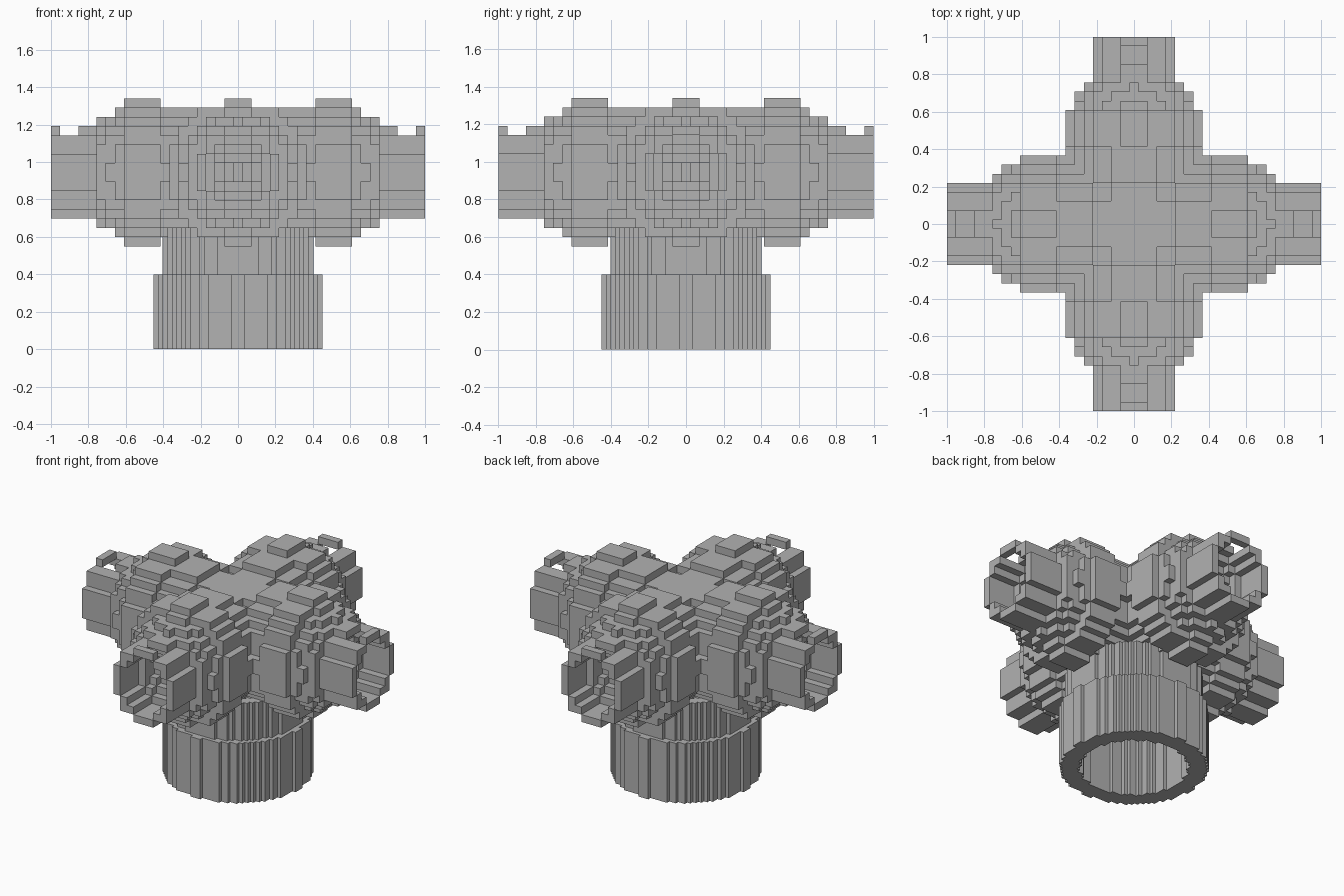
import bpy, bmesh
from math import hypot

cube = bpy.data.objects.get("Cube")
if cube:
    bpy.data.objects.remove(cube, do_unlink=True)

# One plain grey for everything
GREY = (0.445, 0.445, 0.445, 1.0)
grey = bpy.data.materials.new("plain_grey")
grey.use_nodes = True
grey.diffuse_color = GREY
bsdf = next(n for n in grey.node_tree.nodes if n.type == 'BSDF_PRINCIPLED')
bsdf.inputs["Base Color"].default_value = GREY

# Quad corners of a unit cell's face, for each outward direction
SIDES = {
    (1, 0, 0): ((1, 0, 0), (1, 1, 0), (1, 1, 1), (1, 0, 1)),
    (-1, 0, 0): ((0, 0, 0), (0, 0, 1), (0, 1, 1), (0, 1, 0)),
    (0, 1, 0): ((0, 1, 0), (0, 1, 1), (1, 1, 1), (1, 1, 0)),
    (0, -1, 0): ((0, 0, 0), (1, 0, 0), (1, 0, 1), (0, 0, 1)),
    (0, 0, 1): ((0, 0, 1), (1, 0, 1), (1, 1, 1), (0, 1, 1)),
    (0, 0, -1): ((0, 0, 0), (0, 1, 0), (1, 1, 0), (1, 0, 0)),
}


def block_object(name, inside, half_count, pitch, z_edges):
    """Build the outer skin of all grid cells whose centre passes inside()."""
    span = range(-half_count, half_count + 1)
    cells = set()
    for k in range(len(z_edges) - 1):
        z = (z_edges[k] + z_edges[k + 1]) / 2
        for i in span:
            for j in span:
                if inside(i * pitch, j * pitch, z):
                    cells.add((i, j, k))
    bm = bmesh.new()
    verts = {}

    def vert(i, j, k):
        if (i, j, k) not in verts:
            verts[i, j, k] = bm.verts.new(
                ((i - 0.5) * pitch, (j - 0.5) * pitch, z_edges[k]))
        return verts[i, j, k]

    for i, j, k in sorted(cells):
        for (dx, dy, dz), corners in SIDES.items():
            if (i + dx, j + dy, k + dz) not in cells:
                bm.faces.new([vert(i + a, j + b, k + c) for a, b, c in corners])
    mesh = bpy.data.meshes.new(name)
    bm.to_mesh(mesh)
    bm.free()
    mesh.materials.append(grey)
    obj = bpy.data.objects.new(name, mesh)
    bpy.context.collection.objects.link(obj)
    return obj


# Cross body: four bulging arms with funnel mouths
AXIS_Z = 0.945
PITCH = 2 / 41
LAYER = 0.0494
# (arm distance up to, arm radius)
PROFILE = [(0.2, 0.30), (0.41, 0.345), (0.61, 0.377), (0.66, 0.33),
           (0.71, 0.30), (0.76, 0.276), (1.0, 0.23)]


def in_arm(t, side, z):
    t = abs(t)
    up = z - AXIS_Z
    r = hypot(side, up)
    radius = next(rad for end, rad in PROFILE if t <= end)
    notch = 0.85 < t < 0.95 and up > 0.2
    mouth = r < min(0.19, 0.8 * (t - 0.6))
    return r < radius and not notch and not mouth


def in_cross(x, y, z):
    return in_arm(x, y, z) or in_arm(y, x, z)


body_edges = [AXIS_Z + LAYER * k for k in range(-8, 9)]
block_object("cross_body", in_cross, 20, PITCH, body_edges)


# Base socket: open tube with a slimmer neck, on a finer grid
def in_socket(x, y, z):
    outer = 0.44 if z < 0.4 else 0.405
    return 0.33 < hypot(x, y) < outer


block_object("base_socket", in_socket, 20, PITCH / 2,
             [0, 0.1, 0.2, 0.3, 0.4, 0.45, 0.5, 0.55, 0.6, 0.65])
